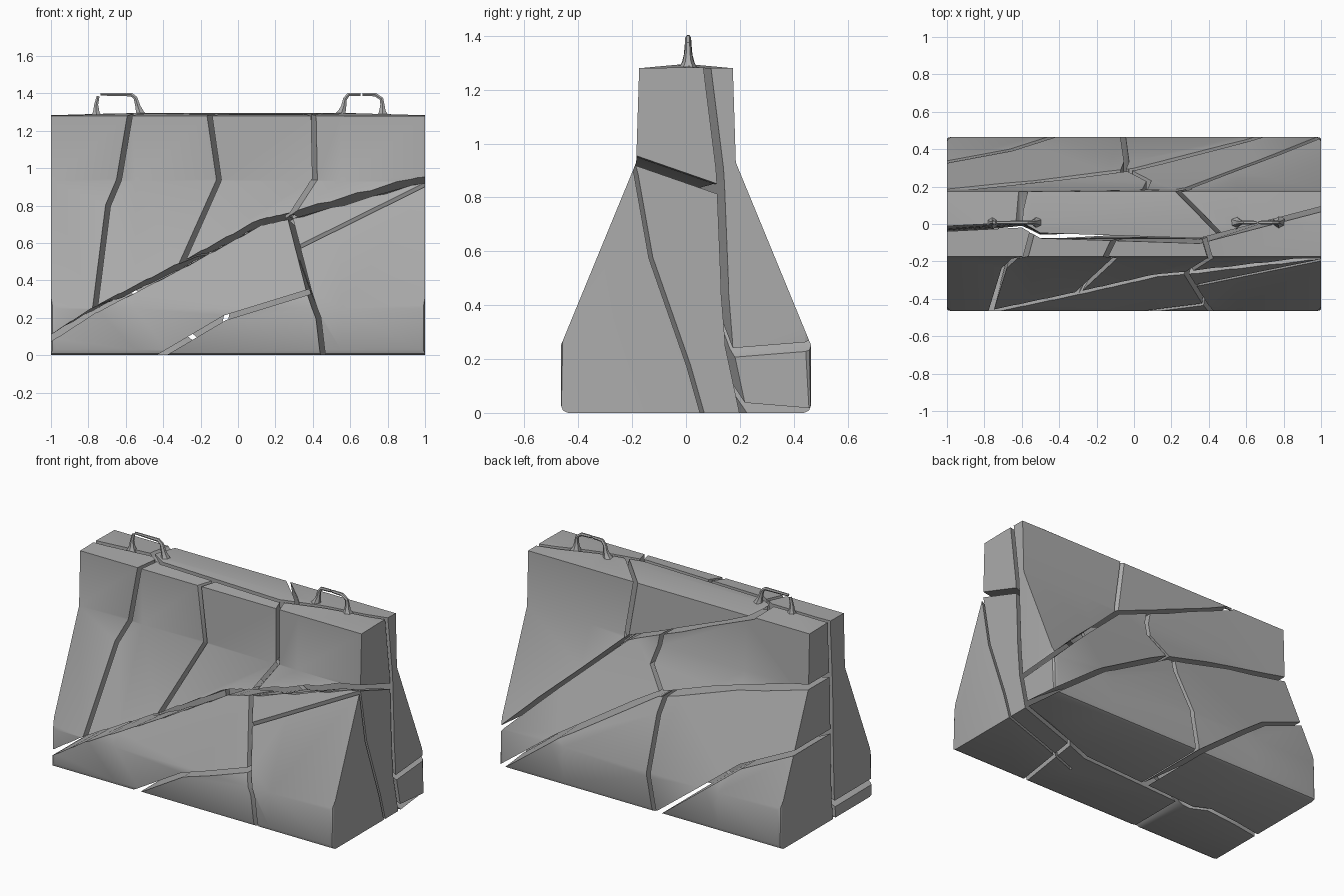
import bpy, bmesh
from mathutils import Vector

if "Cube" in bpy.data.objects:
    bpy.data.objects.remove(bpy.data.objects["Cube"])


def make_object(name, verts, faces):
    me = bpy.data.meshes.new(name)
    me.from_pydata([tuple(v) for v in verts], [], faces)
    bm = bmesh.new()
    bm.from_mesh(me)
    bmesh.ops.recalc_face_normals(bm, faces=bm.faces)
    bm.to_mesh(me)
    bm.free()
    ob = bpy.data.objects.new(name, me)
    bpy.context.collection.objects.link(ob)
    return ob


def volume(me):
    bm = bmesh.new()
    bm.from_mesh(me)
    v = bm.calc_volume()
    bm.free()
    return v


def cut(ob, cutter, keep=0.94):
    """Subtract the cutter; a crack may only remove a sliver of volume."""
    before = volume(ob.data)
    for solver in ('EXACT', 'MANIFOLD'):
        m = ob.modifiers.new("crack", 'BOOLEAN')
        m.operation, m.solver, m.object = 'DIFFERENCE', solver, cutter
        bpy.context.view_layer.update()
        dg = bpy.context.evaluated_depsgraph_get()
        me = bpy.data.meshes.new_from_object(ob.evaluated_get(dg))
        ob.modifiers.clear()
        if keep * before < volume(me) < before:
            ob.data = me
            break
    bpy.data.objects.remove(cutter)


def ribbon(pts, width, place):
    """Thin bent wall following pts; place(point, end) puts it in 3D."""
    P = [Vector(p) for p in pts]
    verts, faces = [], []
    for i, p in enumerate(P):
        a = (P[i] - P[i - 1]).normalized() if i else None
        b = (P[i + 1] - P[i]).normalized() if i < len(P) - 1 else None
        t = ((a or b) + (b or a)).normalized()
        n = Vector((-t.y, t.x)) * width / 2
        verts += [place(p + n, 0), place(p - n, 0), place(p - n, 1), place(p + n, 1)]
    for i in range(len(P) - 1):
        for k in range(4):
            l = (k + 1) % 4
            faces.append((4 * i + k, 4 * i + l, 4 * i + 4 + l, 4 * i + 4 + k))
    e = 4 * len(P) - 4
    faces += [(3, 2, 1, 0), (e, e + 1, e + 2, e + 3)]
    return make_object("crack_cutter", verts, faces)


def surface_y(z):
    return 0.18 if z > 0.93 else min(0.465, 0.465 - (z - 0.25) * 0.412)


def through_y(pts, side, width=0.027, skew=0.0, tilt=0.0, steps=1):
    """Crack drawn on the front (-1) or back (1) face, running through in y.
    skew leans it in x and tilt lowers it (towards x=1) as y grows."""
    fine = [Vector(a).lerp(Vector(b), k / steps)
            for a, b in zip(pts, pts[1:]) for k in range(steps)] + [Vector(pts[-1])]

    def place(p, end):
        y = (-0.62, 0.62)[end]
        d = y - side * surface_y(p.y)
        return (p.x + skew * d, y, p.y - tilt * (p.x + 1) / 2 * d)
    return ribbon(fine, width, place)


# Barrier body: flared profile swept along x with a slightly hipped top
half = [(0.438, 0), (0.457, 0.009), (0.465, 0.03), (0.465, 0.25), (0.185, 0.93), (0.174, 1.28)]


def barrier_body(name):
    verts, faces = [], []
    for x in (-1, -0.55, 0.55, 1):
        top = 1.296 if abs(x) < 0.9 else 1.283
        ring = half + [(0, top)] + [(-y, z) for y, z in reversed(half)]
        verts += [(x, y, z) for y, z in ring]
    n = len(ring)
    for s in range(3):
        for k in range(n):
            l = (k + 1) % n
            faces.append((s * n + k, s * n + l, s * n + n + l, s * n + n + k))
    faces += [tuple(range(n)), tuple(range(3 * n, 4 * n))]
    ob = make_object(name, verts, faces)
    bm = bmesh.new()
    bm.from_mesh(ob.data)
    # soften the upright corners of the foot
    edges = [e for e in bm.edges
             if all(abs(v.co.x) > 0.99 and abs(v.co.y) > 0.46 for v in e.verts)]
    bmesh.ops.bevel(bm, geom=edges, offset=0.025, segments=2, affect='EDGES', profile=0.5)
    bm.to_mesh(ob.data)
    bm.free()
    return ob


# Lengthwise split: a block whose inner wall follows the central crack
spine = [(-1.1, -0.03), (-0.6, -0.005), (-0.5, -0.062), (0.35, -0.09), (1.1, 0.105)]
drift = [(1.5, 0), (1.28, 0), (0.85, 0.05), (0.45, 0.065), (0.25, 0.08), (-0.2, 0.17)]


def half_block(side):
    verts, faces = [], []
    nx, nz = len(spine), len(drift)
    for outer in (0, 1):
        for x, y in spine:
            for z, d in drift:
                inner = y + d * (x + 0.4) / 1.4 - side * 0.014
                verts.append((x, side * 1.5 if outer else inner, z))
    idx = lambda o, i, j: o * nx * nz + i * nz + j
    for o in (0, 1):
        for i in range(nx - 1):
            for j in range(nz - 1):
                faces.append((idx(o, i, j), idx(o, i + 1, j),
                              idx(o, i + 1, j + 1), idx(o, i, j + 1)))
    for i in range(nx - 1):
        for j in (0, nz - 1):
            faces.append((idx(0, i, j), idx(0, i + 1, j), idx(1, i + 1, j), idx(1, i, j)))
    for j in range(nz - 1):
        for i in (0, nx - 1):
            faces.append((idx(0, i, j), idx(0, i, j + 1), idx(1, i, j + 1), idx(1, i, j)))
    return make_object("split_cutter", verts, faces)


front = barrier_body("front_chunk")
cut(front, half_block(1), 0.3)
back = barrier_body("back_chunk")
cut(back, half_block(-1), 0.3)

# Cracks of the front half (x, z)
main = [(-1.08, 0.04), (-0.77, 0.24), (-0.3, 0.48), (0.12, 0.71), (0.28, 0.745),
        (0.93, 0.925), (1.08, 0.95)]
for pts, skew in (
        ([(0.275, 0.75), (0.38, 0.34), (0.43, 0.2), (0.465, -0.1)], 0.15),
        ([(0.385, 0.34), (-0.07, 0.2), (-0.4, 0.005), (-0.6, -0.11)], 0),
        ([(-0.56, 1.4), (-0.58, 1.28), (-0.635, 0.94), (-0.695, 0.8), (-0.765, 0.235)], 0.25),
        ([(-0.18, 1.4), (-0.155, 1.28), (-0.1, 0.94), (-0.31, 0.47)], 0.5),
        ([(0.405, 1.4), (0.41, 0.94), (0.28, 0.74)], -0.3)):
    cut(front, through_y(pts, -1, skew=skew))
cut(front, through_y(main, -1, 0.03, tilt=0.35, steps=3))

# Slanting crack from the right end out to the front face (y, z)
cut(front, ribbon([(-0.2, 1.0), (-0.175, 0.91), (-0.12, 0.6), (0.02, 0.2), (0.1, -0.08)], 0.015,
                  lambda p, e: (1.05 - 0.72 * e, p.x - 0.15 * e, p.y - 0.345 * e)))

# Cracks of the back half (x, z)
for pts, tilt in (
        ([(1.08, 0.2), (1.0, 0.245), (0.78, 0.46), (0.28, 0.92), (-0.1, 1.07),
          (-0.6, 1.28), (-0.7, 1.4)], -0.08),
        ([(1.08, -0.06), (0.6, 0.3), (0, 0.67), (-0.53, 0.83), (-1.08, 0.96)], 0.08),
        ([(0.04, 1.02), (0.08, 0.82), (-0.04, 0.67)], 0),
        ([(-0.06, 0.69), (-0.04, 0.57), (-0.06, 0.22), (-0.12, -0.1)], 0),
        ([(-0.07, -0.03), (-0.13, 0.01), (-0.66, 0.42), (-1.08, 0.61)], 0)):
    cut(back, through_y(pts, 1, tilt=tilt))
# this one runs diagonally over the top
cut(back, ribbon([(0.24, 1.45), (0.23, 1.28), (0.3, 0.91)], 0.03,
                 lambda p, e: (p.x + (0.98 * (0.18 - (-0.5, 0.62)[e])), (-0.5, 0.62)[e], p.y)))


# Lifting loops: bent bars that flare into the top
def bar(name, pts):
    cu = bpy.data.curves.new(name, 'CURVE')
    cu.dimensions, cu.bevel_depth, cu.bevel_resolution, cu.use_fill_caps = '3D', 1.0, 1, True
    sp = cu.splines.new('POLY')
    sp.points.add(len(pts) - 1)
    for p, (x, z, r) in zip(sp.points, pts):
        p.co, p.radius = (x, 0.008, z, 1), r
    tmp = bpy.data.objects.new(name, cu)
    bpy.context.collection.objects.link(tmp)
    bpy.context.view_layer.update()
    me = bpy.data.meshes.new_from_object(
        tmp.evaluated_get(bpy.context.evaluated_depsgraph_get()))
    bpy.data.objects.remove(tmp)
    bpy.context.collection.objects.link(bpy.data.objects.new(name, me))


bar("left_loop_stub", [(-0.757, 1.275, 0.035), (-0.758, 1.3, 0.02), (-0.758, 1.34, 0.012),
                       (-0.748, 1.385, 0.009)])
bar("left_loop", [(-0.735, 1.395, 0.008), (-0.57, 1.393, 0.011), (-0.548, 1.375, 0.012),
                  (-0.535, 1.33, 0.016), (-0.525, 1.3, 0.024), (-0.52, 1.275, 0.038)])
bar("right_loop_near", [(0.545, 1.275, 0.038), (0.555, 1.3, 0.024), (0.565, 1.33, 0.016),
                        (0.572, 1.37, 0.012), (0.59, 1.393, 0.011), (0.655, 1.395, 0.009)])
bar("right_loop_far", [(0.665, 1.395, 0.009), (0.735, 1.393, 0.011), (0.768, 1.37, 0.011),
                       (0.772, 1.34, 0.013), (0.772, 1.305, 0.02), (0.775, 1.275, 0.038)])

# Split the cracked halves into single chunks
for ob in bpy.context.view_layer.objects:
    ob.select_set(ob in (front, back))
bpy.context.view_layer.objects.active = front
bpy.ops.mesh.separate(type='LOOSE')

# Concrete colour and shading
concrete = bpy.data.materials.new("concrete")
concrete.diffuse_color = (0.41, 0.41, 0.41, 1)
concrete.use_nodes = True
concrete.node_tree.nodes["Principled BSDF"].inputs["Base Color"].default_value = concrete.diffuse_color
for ob in bpy.context.view_layer.objects:
    ob.data.materials.clear()
    ob.data.materials.append(concrete)
    ob.select_set(True)
bpy.ops.object.shade_smooth_by_angle(angle=0.6)
